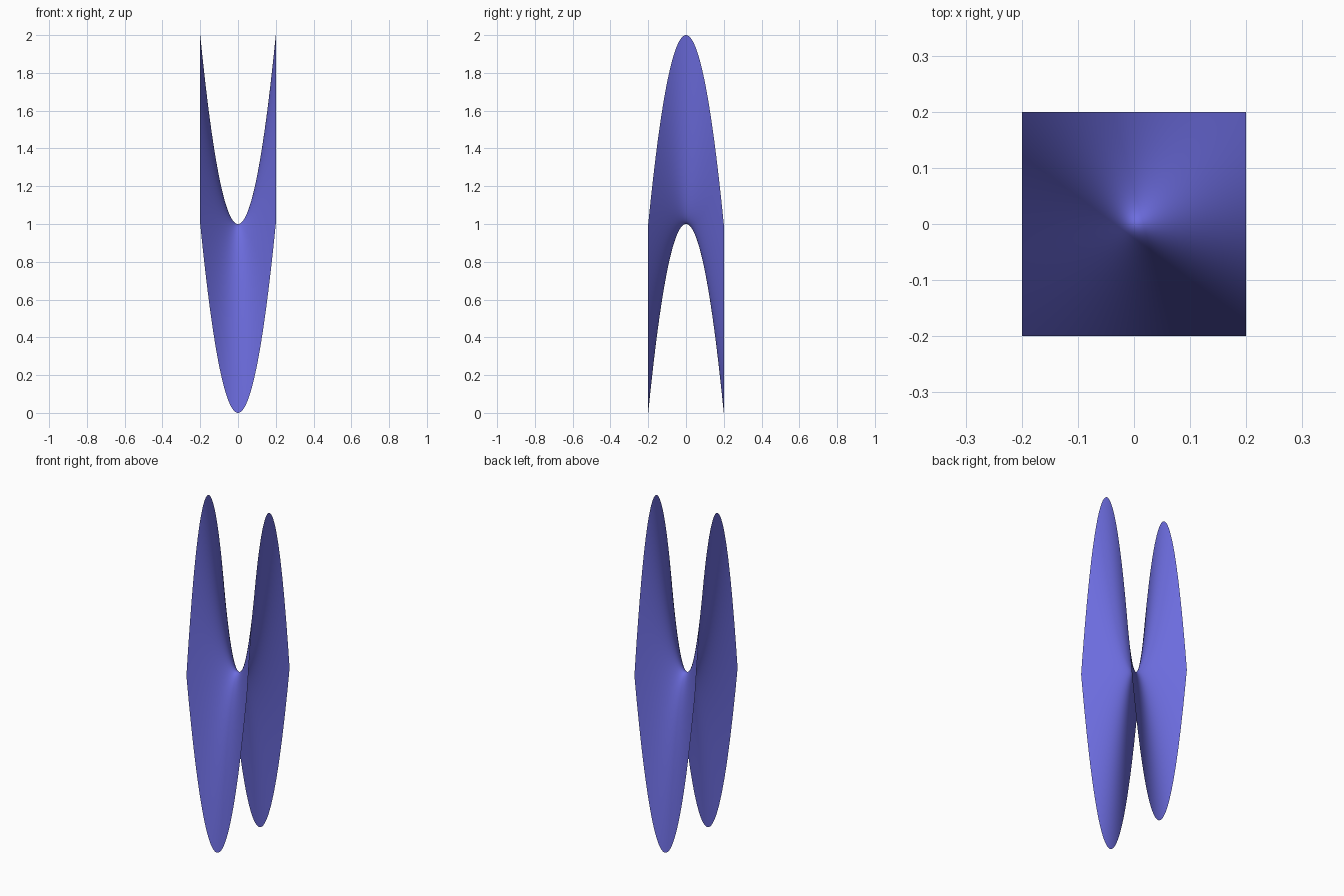
import bpy
import bmesh

if "Cube" in bpy.data.objects:
    bpy.data.objects.remove(bpy.data.objects["Cube"])

HALF = 0.2      # half width of the square footprint
SEGMENTS = 80

# Saddle sheet: square grid bent up along x and down along y
bm = bmesh.new()
bmesh.ops.create_grid(bm, x_segments=SEGMENTS, y_segments=SEGMENTS, size=HALF)
for v in bm.verts:
    v.co.z = 1 + (v.co.x ** 2 - v.co.y ** 2) / HALF ** 2
for f in bm.faces:
    f.smooth = True
bm.normal_update()

mesh = bpy.data.meshes.new("saddle_surface")
bm.to_mesh(mesh)
bm.free()
saddle = bpy.data.objects.new("saddle_surface", mesh)
bpy.context.collection.objects.link(saddle)

# Violet blue colour
mat = bpy.data.materials.new("violet_blue")
mat.diffuse_color = (0.15, 0.15, 0.73, 1)
mat.use_nodes = True
mat.node_tree.nodes["Principled BSDF"].inputs["Base Color"].default_value = mat.diffuse_color
mesh.materials.append(mat)
